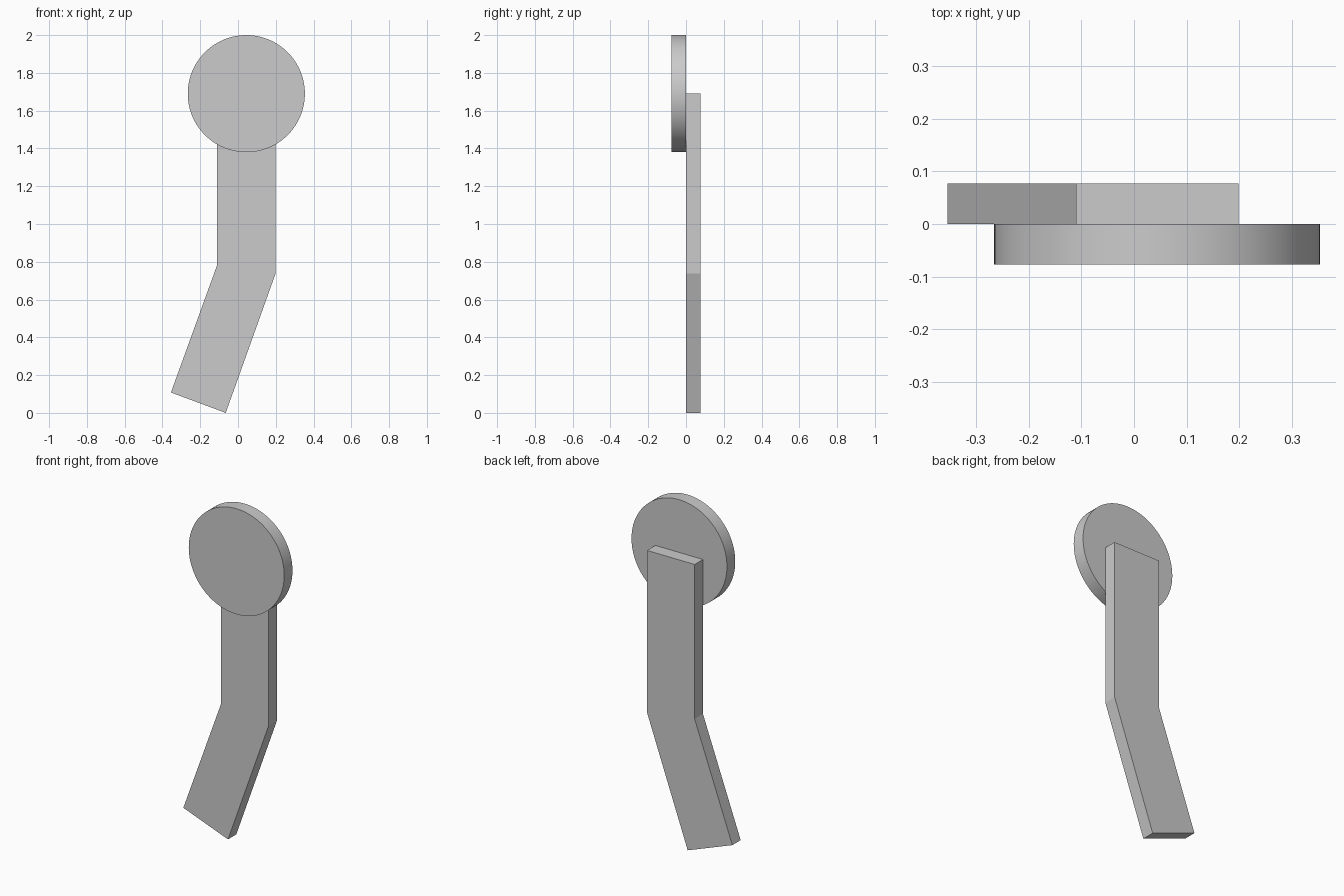
import bpy
import bmesh
import math

cube = bpy.data.objects.get("Cube")
if cube:
    bpy.data.objects.remove(cube, do_unlink=True)

THICK = 0.077

grey = bpy.data.materials.new("plain_grey")
grey.use_nodes = True
colour = (0.6, 0.6, 0.6, 1)
grey.diffuse_color = colour
grey.node_tree.nodes["Principled BSDF"].inputs["Base Color"].default_value = colour


def plate(name, outline, y_front):
    """Extrude an x-z outline backwards by the plate thickness."""
    bm = bmesh.new()
    face = bm.faces.new([bm.verts.new((x, y_front, z)) for x, z in outline])
    ext = bmesh.ops.extrude_face_region(bm, geom=[face])
    verts = [v for v in ext["geom"] if isinstance(v, bmesh.types.BMVert)]
    bmesh.ops.translate(bm, verts=verts, vec=(0, THICK, 0))
    bmesh.ops.recalc_face_normals(bm, faces=bm.faces)
    mesh = bpy.data.meshes.new(name)
    bm.to_mesh(mesh)
    bm.free()
    mesh.materials.append(grey)
    obj = bpy.data.objects.new(name, mesh)
    bpy.context.collection.objects.link(obj)
    return obj


# Bent bar behind the disc
plate("bent_bar", [(-0.11, 1.69), (-0.11, 0.784), (-0.355, 0.108),
                   (-0.065, 0), (0.199, 0.738), (0.199, 1.69)], 0)

# Round disc at the top front
SEGMENTS, RADIUS = 96, 0.31
angles = [math.tau * i / SEGMENTS for i in range(SEGMENTS)]
disc = plate("round_disc", [(0.044 + RADIUS * math.cos(a), 1.69 + RADIUS * math.sin(a))
                            for a in angles], -THICK)
bpy.ops.object.select_all(action="DESELECT")
disc.select_set(True)
bpy.context.view_layer.objects.active = disc
bpy.ops.object.shade_smooth_by_angle(angle=math.radians(30))
